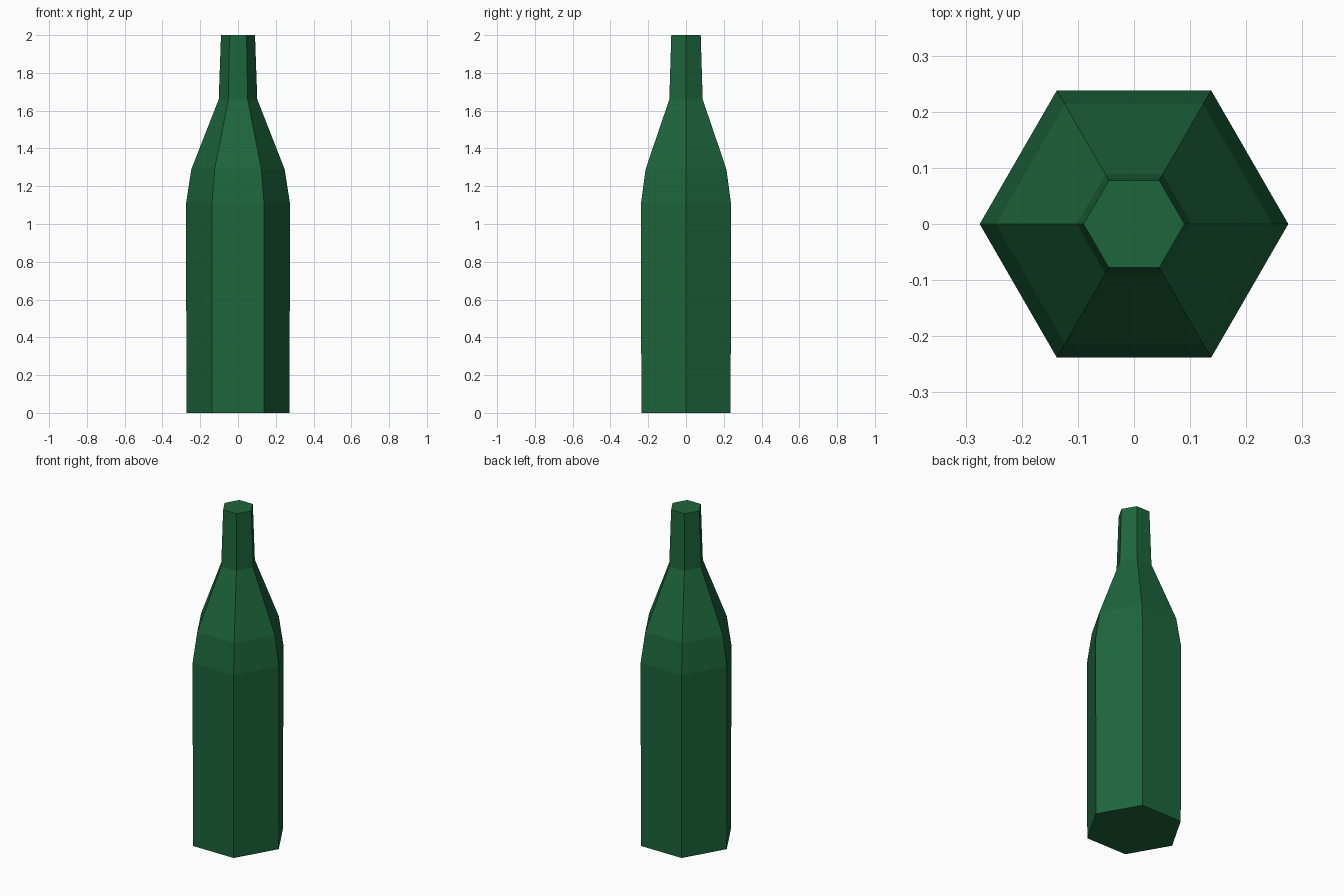
import bpy, bmesh
from math import cos, sin, pi

if "Cube" in bpy.data.objects:
    bpy.data.objects.remove(bpy.data.objects["Cube"])

SIDES = 6
# Bottle outline: (corner radius, height)
PROFILE = [(0.273, 0.0), (0.275, 1.11), (0.247, 1.29), (0.102, 1.66), (0.09, 2.0)]

# Stack hexagonal rings, with corners on the x axis
bm = bmesh.new()
rings = [[bm.verts.new((r * cos(2 * pi * i / SIDES), r * sin(2 * pi * i / SIDES), z))
          for i in range(SIDES)] for r, z in PROFILE]

# Flat side panels between rings
for low, high in zip(rings, rings[1:]):
    for i in range(SIDES):
        j = (i + 1) % SIDES
        bm.faces.new((low[i], low[j], high[j], high[i]))

# Base and mouth caps
bm.faces.new(rings[0][::-1])
bm.faces.new(rings[-1])

mesh = bpy.data.meshes.new("bottle")
bm.to_mesh(mesh)
bm.free()
bottle = bpy.data.objects.new("bottle", mesh)
bpy.context.collection.objects.link(bottle)

# Dark green glass
glass = bpy.data.materials.new("green_glass")
glass.diffuse_color = (0.012, 0.13, 0.045, 1)
glass.use_nodes = True
glass.node_tree.nodes["Principled BSDF"].inputs["Base Color"].default_value = glass.diffuse_color
mesh.materials.append(glass)
